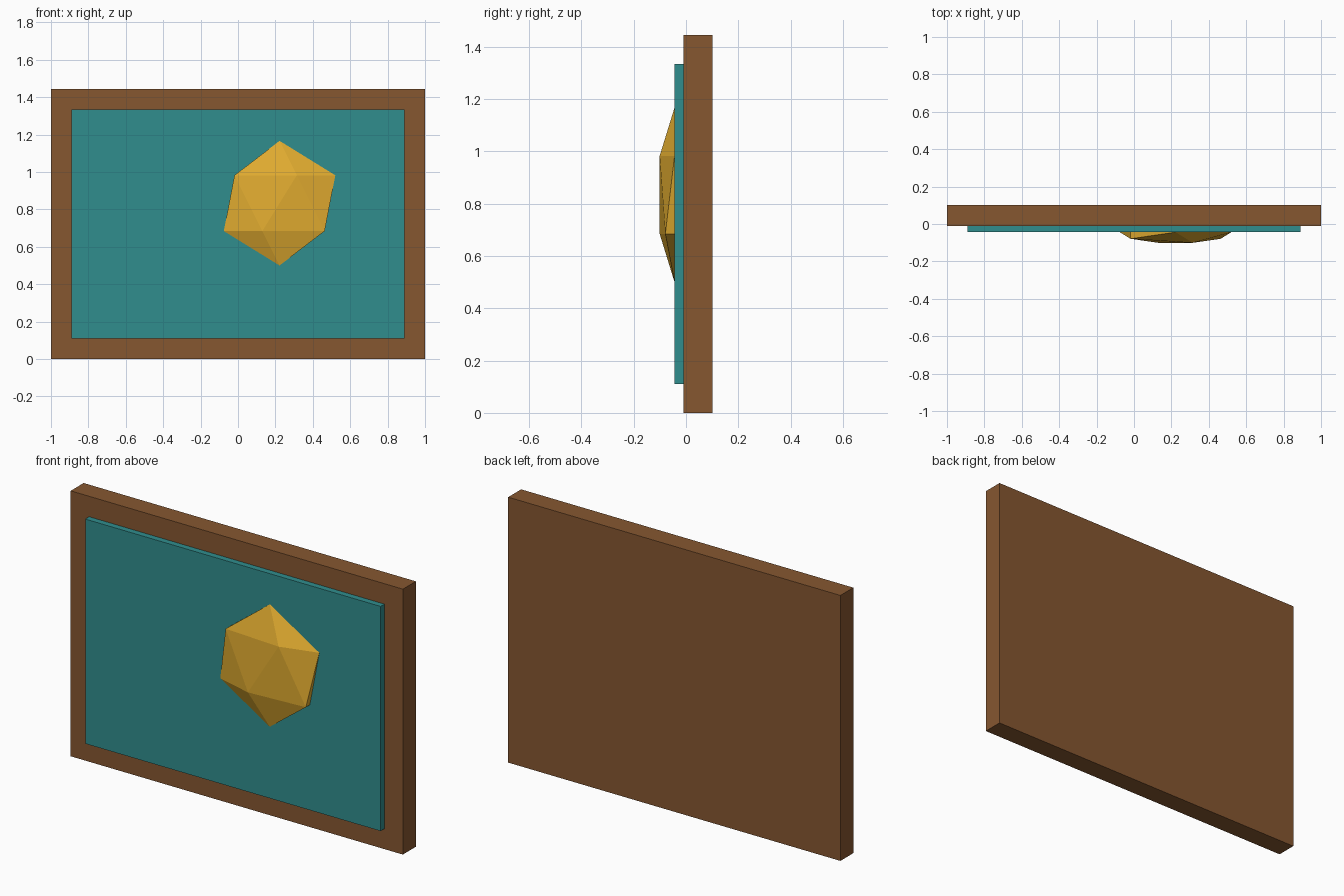
import bpy

if "Cube" in bpy.data.objects:
    bpy.data.objects.remove(bpy.data.objects["Cube"])

# Design units: board 1.8 x 1.3, scaled so the width is 2
S = 2 / 1.8
BACK = 0.1006                      # y of the rear face
FRAME_FRONT = BACK - 0.10 * S
PANEL_FRONT = FRAME_FRONT - 0.03 * S


def material(name, rgb):
    m = bpy.data.materials.new(name)
    m.diffuse_color = (*rgb, 1)
    m.use_nodes = True
    m.node_tree.nodes["Principled BSDF"].inputs["Base Color"].default_value = m.diffuse_color
    return m


def finish(obj, name, scale, mat):
    obj.name = name
    obj.scale = scale
    obj.data.materials.append(mat)
    bpy.ops.object.transform_apply(location=False, rotation=False, scale=True)


def board(name, width, height, y_front, y_back, mat):
    bpy.ops.mesh.primitive_cube_add(
        size=1, location=(0, (y_front + y_back) / 2, 0.65 * S))
    finish(bpy.context.object, name, (width, y_back - y_front, height), mat)


brown = material("brown wood", (0.24, 0.095, 0.03))
teal = material("teal", (0.03, 0.27, 0.27))
gold = material("gold", (0.77, 0.42, 0.03))

# Wooden backing frame and the raised panel slightly sunk into it
board("frame", 1.8 * S, 1.3 * S, FRAME_FRONT, BACK, brown)
board("panel", 1.6 * S, 1.1 * S, PANEL_FRONT, FRAME_FRONT + 0.01 * S, teal)

# Flattened low-poly gem, half buried in the panel
bpy.ops.mesh.primitive_ico_sphere_add(
    subdivisions=1, radius=0.3 * S, location=(0.2 * S, PANEL_FRONT, 0.75 * S))
finish(bpy.context.object, "gem", (1, 0.2, 1), gold)
